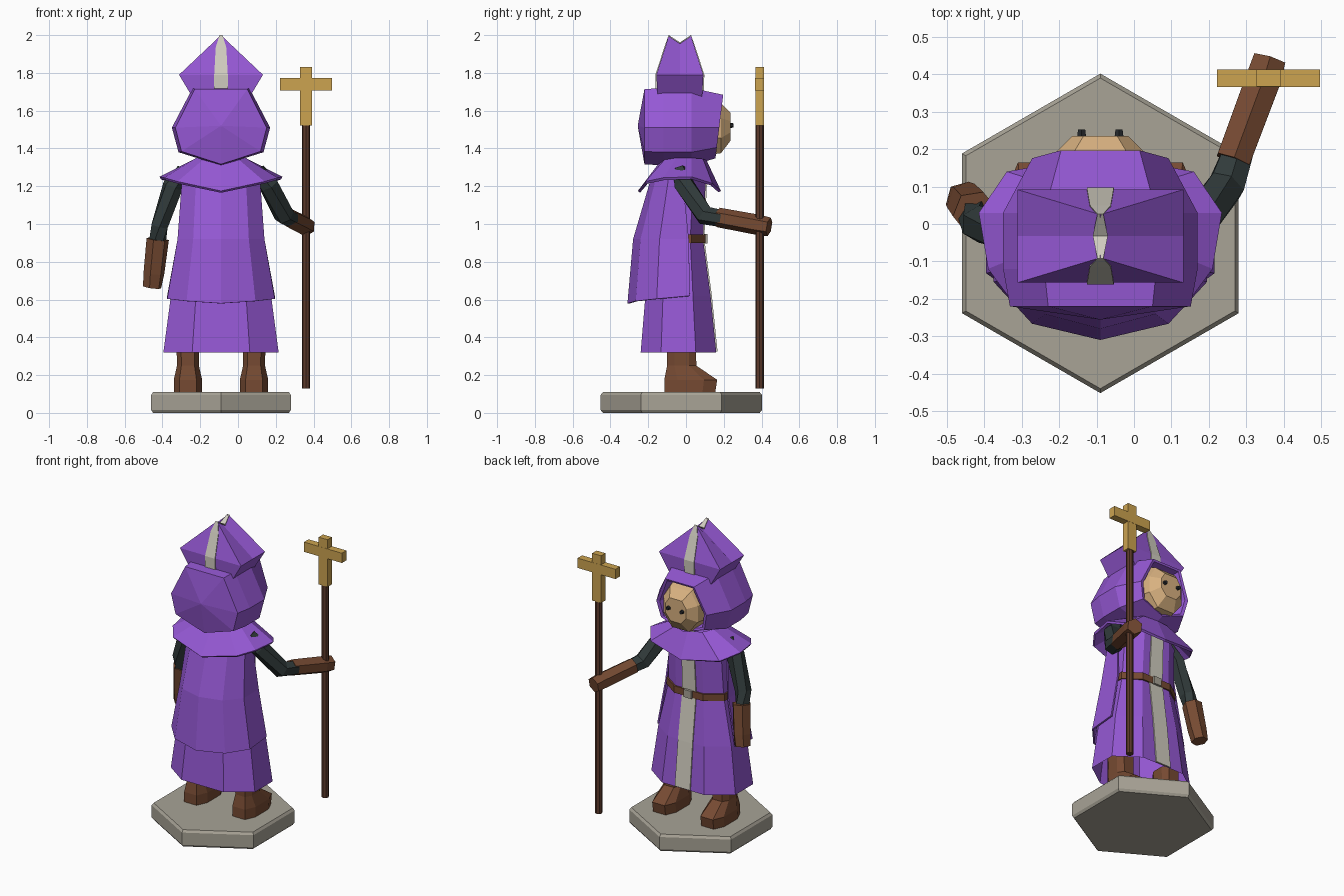
import bpy, bmesh, math
from mathutils import Vector

cube = bpy.data.objects.get("Cube")
if cube:
    bpy.data.objects.remove(cube)

CX = -0.09  # centre line of the figure


def material(name, r, g, b):
    m = bpy.data.materials.new(name)
    m.use_nodes = True
    col = [(c / 255 / 12.92 if c < 11 else ((c / 255 + 0.055) / 1.055) ** 2.4) for c in (r, g, b)] + [1]
    m.diffuse_color = col
    m.node_tree.nodes["Principled BSDF"].inputs["Base Color"].default_value = col
    return m


PURPLE = material("purple cloth", 149, 88, 212)
PALE = material("pale trim", 208, 204, 191)
STONE = material("stone", 168, 163, 150)
SLEEVE = material("dark sleeve", 50, 60, 60)
LEATHER = material("brown leather", 118, 74, 50)
WOOD = material("dark wood", 92, 58, 43)
GOLD = material("gold", 204, 163, 80)
SKIN = material("skin", 216, 177, 128)
BLACK = material("black", 36, 39, 43)


def finish(name, bm, mat, fix=True):
    if fix:
        bmesh.ops.recalc_face_normals(bm, faces=bm.faces)
    me = bpy.data.meshes.new(name)
    bm.to_mesh(me)
    bm.free()
    me.materials.append(mat)
    ob = bpy.data.objects.new(name, me)
    bpy.context.collection.objects.link(ob)
    return ob


def loft(name, rings, mat, closed=True, cap_start=False, cap_end=False, thick=0):
    """Skin a list of equally long point rings."""
    bm = bmesh.new()
    rows = [[bm.verts.new(p) for p in ring] for ring in rings]
    n = len(rows[0])
    for a, b in zip(rows, rows[1:]):
        for i in range(n if closed else n - 1):
            j = (i + 1) % n
            bm.faces.new((a[i], a[j], b[j], b[i]))
    if cap_start:
        bm.faces.new(rows[0])
    if cap_end:
        bm.faces.new(rows[-1])
    ob = finish(name, bm, mat)
    if thick:
        mod = ob.modifiers.new("thickness", "SOLIDIFY")
        mod.thickness = thick
    return ob


def mirrored(half, cx=CX):
    """Points from back middle to front middle on the +x side, closed over to -x."""
    other = [(-x, y, z) for x, y, z in reversed(half) if x > 1e-6]
    return [(cx + x, y, z) for x, y, z in half + other]


def octagon(z, hx, back, front, cut=0.5):
    side = (front - back) * 0.27
    return mirrored([(hx * cut, back, z), (hx, back + side, z),
                     (hx, front - side, z), (hx * cut, front, z)])


def tube(name, path, radii, mat, sides=6):
    pts = [Vector(p) for p in path]
    rings = []
    for i, p in enumerate(pts):
        d = pts[min(i + 1, len(pts) - 1)] - pts[max(i - 1, 0)]
        q = d.to_track_quat('Z', 'X')
        rings.append([p + q @ Vector((radii[i] * math.cos(t), radii[i] * math.sin(t), 0))
                      for t in (2 * math.pi * k / sides for k in range(sides))])
    return loft(name, rings, mat, True, True, True)


def box(name, centre, size, mat):
    bm = bmesh.new()
    bmesh.ops.create_cube(bm, size=1)
    bmesh.ops.scale(bm, vec=size, verts=bm.verts)
    bmesh.ops.translate(bm, vec=centre, verts=bm.verts)
    return finish(name, bm, mat)


def strip(name, rows, mat):
    """Ribbon along the middle from (y, z, half width) rows."""
    return loft(name, [[(CX - w, y, z), (CX + w, y, z)] for y, z, w in rows],
                mat, closed=False, thick=0.008)


# Hexagonal base with worn edges
def hexagon(z, r):
    return [(CX + r * math.sin(k * math.pi / 3), -0.025 + r * math.cos(k * math.pi / 3), z) for k in range(6)]


loft("base", [hexagon(0, 0.415), hexagon(0.015, 0.427), hexagon(0.095, 0.427), hexagon(0.11, 0.415)],
     STONE, True, True, True)

# Boots
for side, name in ((1, "left_boot"), (-1, "right_boot")):
    def boot_ring(z, w, back, front, side=side):
        c = CX + side * 0.175
        m = (front - back) * 0.25
        return [(c - w * 0.6, back, z), (c + w * 0.6, back, z), (c + w, back + m, z), (c + w, front - m, z),
                (c + w * 0.6, front, z), (c - w * 0.6, front, z), (c - w, front - m, z), (c - w, back + m, z)]
    rings = [boot_ring(0.11, 0.075, -0.115, 0.155), boot_ring(0.175, 0.075, -0.115, 0.165),
             boot_ring(0.25, 0.058, -0.1, 0.055), boot_ring(0.42, 0.062, -0.1, 0.05)]
    loft(name, rings, LEATHER, True, True, True)

# Robe, open at the hem
loft("robe", [octagon(0.32, 0.305, -0.24, 0.16), octagon(0.62, 0.265, -0.215, 0.13),
              octagon(0.92, 0.2, -0.16, 0.09), octagon(1.24, 0.19, -0.14, 0.105),
              octagon(1.36, 0.1, -0.1, 0.08)], PURPLE, cap_end=True)
strip("robe_stripe", [(0.167, 0.325, 0.055), (0.137, 0.62, 0.053), (0.097, 0.92, 0.05),
                      (0.112, 1.24, 0.045), (0.09, 1.35, 0.035)], PALE)

# Belt and buckle
loft("belt", [octagon(z, 0.21, -0.17, 0.102) for z in (0.9, 0.945)], LEATHER, thick=0.01)
box("buckle", (CX, 0.104, 0.922), (0.055, 0.02, 0.05), STONE)


# Cloak hanging down the back
def cloak_row(z, hx, back, front, rise):
    half = [(0, back, z), (hx * 0.64, back * 0.86, z + rise * 0.3),
            (hx, back * 0.5, z + rise * 0.6), (hx, front, z + rise)]
    return [(CX - x, y, h) for x, y, h in reversed(half[1:])] + [(CX + x, y, h) for x, y, h in half]


loft("cloak", [cloak_row(0.58, 0.285, -0.31, 0.02, 0.04), cloak_row(0.92, 0.23, -0.28, 0.015, 0),
               cloak_row(1.26, 0.205, -0.18, -0.02, 0)], PURPLE, closed=False, thick=0.01)

# Shoulder collar with a dipping rim
rim = mirrored([(0, -0.255, 1.175), (0.23, -0.215, 1.225), (0.3, -0.12, 1.245), (0.325, 0.03, 1.25),
                (0.25, 0.14, 1.215), (0, 0.185, 1.175)])
neck = mirrored([(0, -0.13, 1.34), (0.09, -0.11, 1.345), (0.13, -0.05, 1.35), (0.13, 0.03, 1.35),
                 (0.09, 0.09, 1.345), (0, 0.11, 1.335)])
loft("collar", [rim, neck], PURPLE, thick=0.015)

# Arms and gloves: the right hangs, the left reaches out to the staff
tube("right_sleeve", [(-0.285, -0.03, 1.285), (-0.345, -0.02, 1.2), (-0.415, 0, 0.99), (-0.43, 0.03, 0.88)],
     [0.04, 0.055, 0.05, 0.045], SLEEVE)
tube("right_glove", [(-0.425, 0.03, 0.92), (-0.445, 0.055, 0.74), (-0.455, 0.065, 0.665)],
     [0.06, 0.056, 0.05], LEATHER)
tube("left_sleeve", [(0.105, -0.03, 1.285), (0.16, -0.01, 1.21), (0.245, 0.1, 1.045), (0.285, 0.21, 1.025)],
     [0.04, 0.055, 0.054, 0.045], SLEEVE)
tube("left_glove", [(0.265, 0.17, 1.035), (0.345, 0.385, 0.995), (0.362, 0.44, 0.985)],
     [0.052, 0.054, 0.05], LEATHER)

# Staff topped by a cross
tube("staff", [(0.36, 0.39, 0.13), (0.36, 0.39, 1.54)], [0.022, 0.022], WOOD, 8)
box("cross_upright", (0.36, 0.39, 1.677), (0.064, 0.045, 0.31), GOLD)
box("cross_bar", (0.36, 0.39, 1.74), (0.275, 0.047, 0.064), GOLD)

# Hood: heptagonal sections running from back to front, folded into the face opening
SECTION = [(0, 1.31), (0.225, 1.38), (0.26, 1.51), (0.15, 1.72)]


def hood_ring(y, sx, sz, dz=0, lean=0):
    half = [(x * sx, y + lean * (z - 1.5), 1.52 + (z - 1.52) * sz + dz) for x, z in SECTION]
    return [(CX + x, a, z) for x, a, z in half] + [(CX - x, a, z) for x, a, z in reversed(half[1:])]


loft("hood", [hood_ring(-0.255, 0.02, 0.02), hood_ring(-0.22, 0.93, 0.97), hood_ring(-0.12, 1, 1),
              hood_ring(0.03, 1, 1), hood_ring(0.175, 0.7, 0.82, 0, 0.1), hood_ring(0.17, 0.62, 0.76, 0, 0.1),
              hood_ring(0.1, 0.55, 0.7)], PURPLE, cap_start=True, cap_end=True)


# Face and eyes
def face_ring(y, w, low, high):
    mid, h = (low + high) / 2, (high - low) / 2
    return [(CX + w * a, y, mid + h * b) for a, b in
            ((0.5, -1), (1, -0.4), (1, 0.4), (0.6, 1), (-0.6, 1), (-1, 0.4), (-1, -0.4), (-0.5, -1))]


loft("face", [face_ring(0.08, 0.15, 1.36, 1.68), face_ring(0.185, 0.125, 1.375, 1.64),
              face_ring(0.235, 0.075, 1.44, 1.59)], SKIN, True, True, True)
for x, name in ((0.05, "left_eye"), (-0.05, "right_eye")):
    tube(name, [(CX + x, 0.225, 1.522), (CX + x, 0.252, 1.522)], [0.015, 0.011], BLACK, 6)


# Mitre: flared band below two peaks with a valley between
def band(z, hx, back, front):
    mid = (back + front) / 2
    return mirrored([(0, back, z), (hx, back, z), (hx, mid, z), (hx, front, z), (0, front, z)])


bm = bmesh.new()
low = [bm.verts.new(p) for p in band(1.67, 0.15, -0.15, 0.085)]
top = [bm.verts.new(p) for p in band(1.79, 0.222, -0.157, 0.092)]
rear, valley, fore = [bm.verts.new((CX, y, z)) for y, z in ((-0.09, 2.0), (-0.032, 1.955), (0.025, 2.0))]
for i in range(8):
    j = (i + 1) % 8
    bm.faces.new((low[i], low[j], top[j], top[i]))
for back, corner, mid, front_corner, front in ((0, 1, 2, 3, 4), (0, 7, 6, 5, 4)):
    bm.faces.new((top[back], top[corner], rear))
    bm.faces.new((top[corner], top[mid], valley, rear))
    bm.faces.new((top[mid], top[front_corner], fore, valley))
    bm.faces.new((top[front_corner], top[front], fore))
bm.faces.new(low)
finish("mitre", bm, PURPLE)
strip("mitre_stripe", [(-0.161, 1.7, 0.036), (-0.162, 1.79, 0.036), (-0.115, 1.935, 0.028), (-0.092, 2.0, 0.008),
                       (-0.032, 1.962, 0.02), (0.027, 2.0, 0.008), (0.05, 1.935, 0.028),
                       (0.097, 1.79, 0.036), (0.094, 1.68, 0.036)], PALE)
